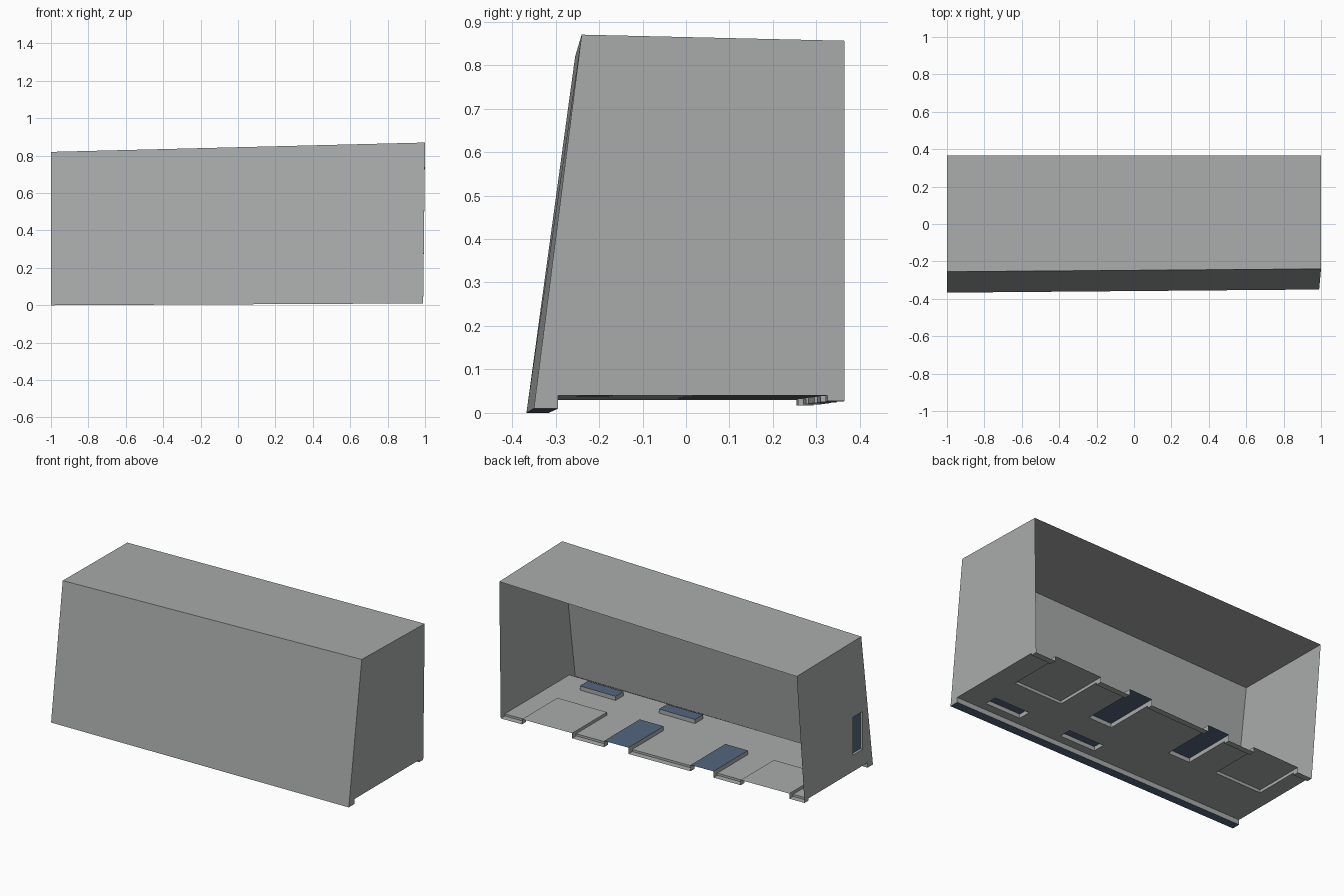
import bpy, bmesh
from mathutils import Vector

if "Cube" in bpy.data.objects:
    bpy.data.objects.remove(bpy.data.objects["Cube"])


def material(name, rgb):
    m = bpy.data.materials.new(name)
    m.diffuse_color = (*rgb, 1)
    m.use_nodes = True
    m.node_tree.nodes["Principled BSDF"].inputs["Base Color"].default_value = m.diffuse_color
    return m


GREY = material("mid grey", (0.40, 0.41, 0.41))
SLATE = material("dark slate blue", (0.085, 0.135, 0.21))


def finish(name, bm):
    bmesh.ops.remove_doubles(bm, verts=bm.verts, dist=1e-5)
    bmesh.ops.recalc_face_normals(bm, faces=bm.faces)
    me = bpy.data.meshes.new(name)
    bm.to_mesh(me)
    bm.free()
    me.materials.append(GREY)
    me.materials.append(SLATE)
    ob = bpy.data.objects.new(name, me)
    bpy.context.collection.objects.link(ob)
    return ob


def face(bm, pts, mat=0):
    f = bm.faces.new([bm.verts.new(p) for p in pts])
    f.material_index = mat
    return f


FRONT, BACK = -0.3585, 0.3275          # floor ends at the middle
LIP, STEP = -0.305, 0.29               # front lip and rear strip edges
LIP_H, STEP_H = -0.03, -0.013


def base(x, y, h):
    """Point on the slightly skewed floor, h above its level."""
    shift = x * (0.0085 + 0.029 * (y - FRONT) / (BACK - FRONT))
    return Vector((x * 0.995 - 0.005, y + shift, 0.035 + 0.005 * x + h))


# Raised areas pressed into the floor: x range, y range, height, material
raised = [
    (0.53, 0.86, 0.00, BACK, 0.018, 0),
    (-0.90, -0.58, 0.00, BACK, 0.018, 0),
    (0.16, 0.32, -0.01, BACK, 0.025, 1),
    (-0.40, -0.25, -0.01, BACK, 0.025, 1),
    (0.60, 0.84, -0.255, -0.18, 0.025, 1),
    (0.07, 0.31, -0.255, -0.18, 0.025, 1),
]


def level(x, y):
    for x0, x1, y0, y1, h, m in raised:
        if x0 < x < x1 and y0 < y < y1:
            return h, m
    if y < LIP:
        return LIP_H, 1
    return (STEP_H, 0) if y > STEP else (0, 0)


# Floor: stepped grid with upright walls between levels
xs = sorted({-1, 1, *(v for r in raised for v in r[:2])})
ys = sorted({FRONT, LIP, STEP, BACK, *(v for r in raised for v in r[2:4])})
bm = bmesh.new()
cells = {}
for i in range(len(xs) - 1):
    for j in range(len(ys) - 1):
        x0, x1, y0, y1 = xs[i], xs[i + 1], ys[j], ys[j + 1]
        h, m = cells[i, j] = level((x0 + x1) / 2, (y0 + y1) / 2)
        face(bm, [base(x0, y0, h), base(x1, y0, h), base(x1, y1, h), base(x0, y1, h)], m)
        for key, a, b in (((i - 1, j), (x0, y0), (x0, y1)), ((i, j - 1), (x0, y0), (x1, y0))):
            if key in cells and cells[key][0] != h:
                k = cells[key][0]
                face(bm, [base(*a, h), base(*b, h), base(*b, k), base(*a, k)])
finish("floor_plate", bm)

# Upper corners of the housing
top = {-1: (Vector((-1, -0.255, 0.82)), Vector((-1, 0.365, 0.814))),
       1: (Vector((1, -0.24, 0.87)), Vector((1, 0.365, 0.856)))}

# Roof and sloping front panel
bm = bmesh.new()
face(bm, [top[-1][0], top[1][0], top[1][1], top[-1][1]])
finish("roof", bm)
bm = bmesh.new()
face(bm, [base(-1, FRONT, LIP_H), base(1, FRONT, LIP_H), top[1][0], top[-1][0]])
finish("front_panel", bm)

# Side walls, the left one with a recessed slot
for side, name in ((-1, "left_wall"), (1, "right_wall")):
    bm = bmesh.new()
    foot = [(FRONT, LIP_H), (LIP, LIP_H), (LIP, 0), (STEP, 0), (STEP, STEP_H), (BACK, STEP_H)]
    face(bm, [top[side][0]] + [base(side, y, h) for y, h in foot] + [top[side][1]])
    if side == -1:
        y0, y1, z0, z1 = -0.267, -0.177, 0.13, 0.36
        for co, no in (((0, y0, 0), (0, 1, 0)), ((0, y1, 0), (0, 1, 0)),
                       ((0, 0, z0), (0, 0, 1)), ((0, 0, z1), (0, 0, 1))):
            bmesh.ops.bisect_plane(bm, geom=bm.verts[:] + bm.edges[:] + bm.faces[:],
                                   plane_co=co, plane_no=no)
        slot = [f for f in bm.faces
                if y0 < f.calc_center_median().y < y1 and z0 < f.calc_center_median().z < z1]
        new = bmesh.ops.extrude_face_region(bm, geom=slot)["geom"]
        bmesh.ops.translate(bm, vec=(0.015, 0, 0),
                            verts=[g for g in new if isinstance(g, bmesh.types.BMVert)])
        for g in new:
            if isinstance(g, bmesh.types.BMFace):
                g.material_index = 1
        old = [f for f in slot if f.is_valid]
        if old:
            bmesh.ops.delete(bm, geom=old, context='FACES_ONLY')
    finish(name, bm)
